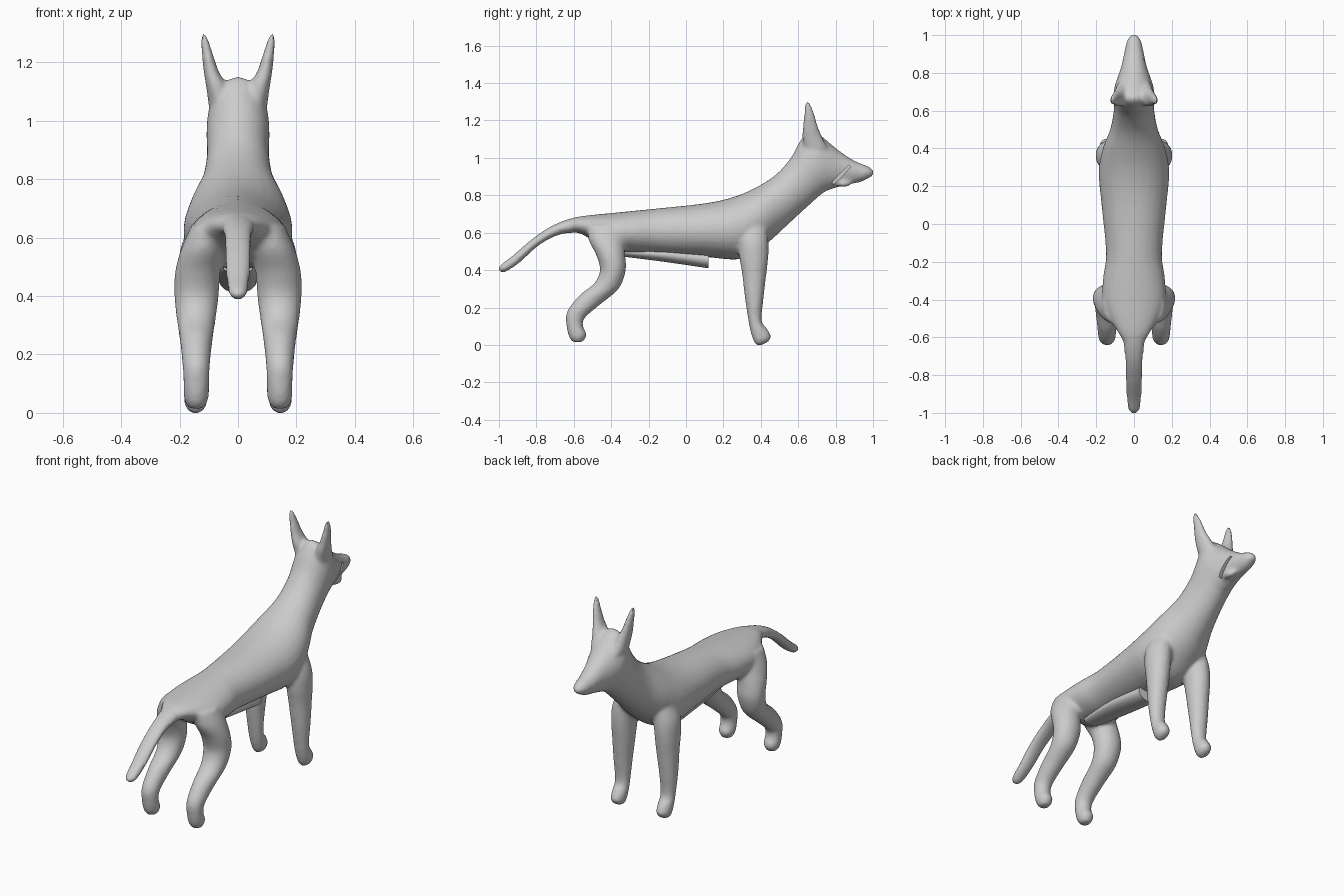
import bpy, math
from mathutils import Vector

cube = bpy.data.objects.get("Cube")
if cube:
    bpy.data.objects.remove(cube, do_unlink=True)

grey = bpy.data.materials.new("plain grey")
grey.use_nodes = True
grey.diffuse_color = (0.6, 0.6, 0.6, 1)
grey.node_tree.nodes["Principled BSDF"].inputs["Base Color"].default_value = (0.6, 0.6, 0.6, 1)


def spline(p, q, r, s, t):
    """Smooth value between q and r."""
    return [0.5 * (2 * b + (c - a) * t + (2 * a - 5 * b + 4 * c - d) * t * t
                   + (3 * b - a - 3 * c + d) * t ** 3) for a, b, c, d in zip(p, q, r, s)]


def loft(name, stations, side=1, steps=5, sides=28):
    """Station: centre x, upper y and z, lower y and z, half width."""
    rows = []
    last = len(stations) - 1
    for i in range(last):
        quad = [stations[max(0, min(last, i + k))] for k in (-1, 0, 1, 2)]
        rows += [spline(*quad, k / steps) for k in range(steps)]
    rows.append(stations[-1])
    verts, faces = [], []
    for x, ya, za, yb, zb, w in rows:
        a, b = Vector((x, ya, za)), Vector((x, yb, zb))
        for k in range(sides):
            t = math.tau * k / sides
            p = (a + b) / 2 + (a - b) / 2 * math.cos(t)
            p.x += max(w, 0.002) * math.sin(t)
            verts.append((p.x * side, p.y, p.z))
    n = len(rows)
    for i in range(n - 1):
        for k in range(sides):
            j = (k + 1) % sides
            faces.append((i * sides + k, i * sides + j, (i + 1) * sides + j, (i + 1) * sides + k))
    faces += [tuple(reversed(range(sides))), tuple(range((n - 1) * sides, n * sides))]
    mesh = bpy.data.meshes.new(name)
    mesh.from_pydata(verts, [], faces)
    mesh.materials.append(grey)
    obj = bpy.data.objects.new(name, mesh)
    bpy.context.collection.objects.link(obj)
    # Make every shell face outwards
    select(obj)
    bpy.ops.object.mode_set(mode='EDIT')
    bpy.ops.mesh.select_all(action='SELECT')
    bpy.ops.mesh.normals_make_consistent(inside=False)
    bpy.ops.object.mode_set(mode='OBJECT')
    return obj


def select(*objs):
    bpy.ops.object.select_all(action='DESELECT')
    for o in objs:
        o.select_set(True)
    bpy.context.view_layer.objects.active = objs[0]


# Torso, neck and head in one run from rump to nose
body = loft("dog_body", [
    (0, -.68, .64, -.66, .60, .03), (0, -.6, .68, -.58, .6, .075),
    (0, -.5, .695, -.5, .56, .13), (0, -.4, .705, -.4, .5, .168),
    (0, -.28, .717, -.28, .49, .163), (0, -.15, .73, -.15, .485, .148),
    (0, .1, .757, .1, .47, .172), (0, .25, .79, .3, .46, .187),
    (0, .37, .84, .43, .54, .165), (0, .48, .91, .53, .63, .125),
    (0, .56, 1.0, .65, .74, .107), (0, .61, 1.09, .73, .81, .108),
    (0, .66, 1.15, .77, .83, .105), (0, .72, 1.12, .8, .84, .092),
    (0, .81, 1.045, .86, .855, .067), (0, .9, .985, .93, .87, .05),
    (0, .975, .955, .965, .885, .037), (0, 1.005, .93, 1.0, .905, .015)])
parts = [body]

# Tail
parts.append(loft("tail", [
    (0, -.5, .68, -.5, .6, .07), (0, -.6, .68, -.6, .6, .06),
    (0, -.72, .635, -.69, .585, .048), (0, -.83, .56, -.79, .53, .045),
    (0, -.93, .475, -.89, .44, .04), (0, -.995, .425, -.965, .39, .03),
    (0, -1.005, .4, -.99, .39, .01)]))

# Paired ears and legs
for s in (1, -1):
    parts.append(loft("ear", [
        (.06, .63, 1.05, .76, 1.05, .04), (.075, .62, 1.12, .725, 1.12, .035),
        (.092, .625, 1.17, .705, 1.17, .026), (.105, .63, 1.23, .688, 1.23, .019),
        (.115, .633, 1.28, .67, 1.28, .013), (.117, .643, 1.3, .66, 1.3, .006)], s))
    parts.append(loft("front_leg", [
        (.11, .28, .66, .43, .66, .05), (.13, .28, .56, .44, .56, .068),
        (.138, .285, .47, .44, .47, .065), (.14, .3, .38, .43, .38, .06),
        (.145, .315, .25, .415, .25, .051), (.145, .335, .12, .405, .13, .042),
        (.145, .35, .05, .435, .085, .041), (.145, .37, .005, .455, .045, .036),
        (.145, .395, -.004, .44, .015, .015)], s))
    parts.append(loft("hind_leg", [
        (.1, -.53, .64, -.33, .64, .06), (.12, -.52, .56, -.33, .56, .075),
        (.138, -.48, .48, -.325, .48, .078), (.142, -.46, .4, -.322, .4, .076),
        (.143, -.49, .33, -.36, .3, .066), (.143, -.57, .265, -.46, .215, .055),
        (.143, -.635, .18, -.54, .145, .047), (.143, -.64, .11, -.55, .1, .044),
        (.143, -.625, .04, -.53, .055, .042), (.143, -.6, .012, -.55, .017, .025)], s))

# Small lip bulge on one side of the jaw
parts.append(loft("lip", [
    (.04, .8, .86, .8, .85, .005), (.042, .83, .88, .83, .845, .02),
    (.04, .86, .88, .86, .845, .02), (.035, .89, .87, .89, .86, .005)]))

# Merge the parts into one soft skin
select(*parts)
bpy.ops.object.join()
remesh = body.modifiers.new("skin", 'REMESH')
remesh.mode = 'VOXEL'
remesh.voxel_size = 0.01
soft = body.modifiers.new("soften", 'SMOOTH')
soft.factor = 0.5
soft.iterations = 8

# Slanted mouth slit on the same side
bpy.ops.mesh.primitive_cube_add(size=1, location=(.075, .83, .91), rotation=(math.radians(46), 0, 0))
cutter = bpy.context.object
cutter.name = "mouth_cutter"
cutter.scale = (.08, .13, .016)
cutter.hide_render = True
cut = body.modifiers.new("mouth", 'BOOLEAN')
cut.operation = 'DIFFERENCE'
cut.solver = 'EXACT'
cut.object = cutter
select(body)
for m in [m.name for m in body.modifiers]:
    bpy.ops.object.modifier_apply(modifier=m)
bpy.data.objects.remove(cutter, do_unlink=True)
body.data.materials.clear()
body.data.materials.append(grey)
select(body)
bpy.ops.object.shade_smooth_by_angle(angle=math.radians(40))

# Blunt wedge under the belly
wedge = loft("belly_wedge", [
    (0, -.36, .52, -.36, .475, .05), (0, -.12, .52, -.12, .445, .07),
    (0, .12, .5, .12, .41, .065)])
select(wedge)
bpy.ops.object.shade_smooth_by_angle(angle=math.radians(40))
